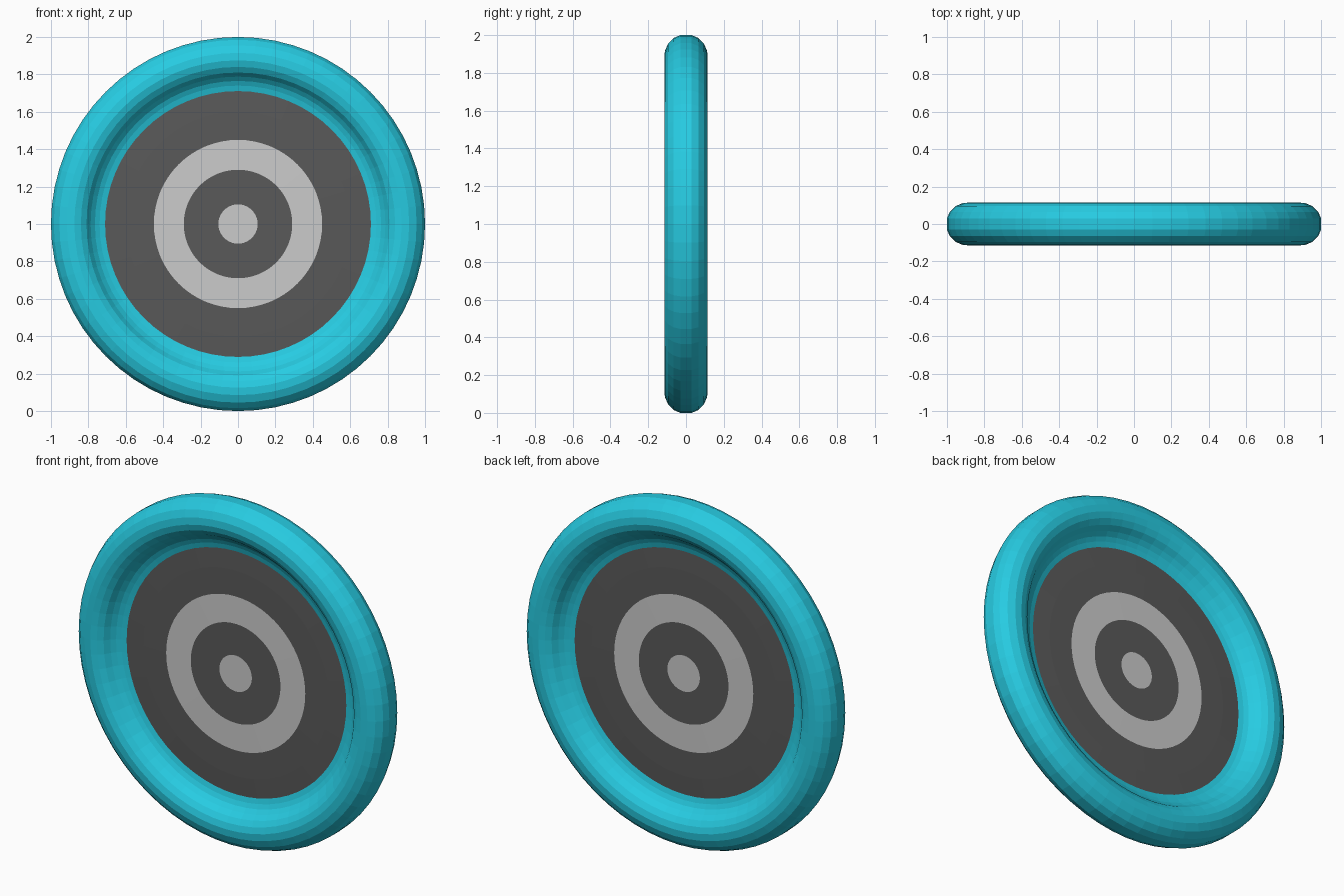
import bpy
import math

SEGMENTS = 64

cube = bpy.data.objects.get("Cube")
if cube:
    bpy.data.objects.remove(cube, do_unlink=True)


def make_material(name, rgb):
    mat = bpy.data.materials.new(name)
    mat.use_nodes = True
    mat.diffuse_color = (*rgb, 1)
    mat.node_tree.nodes["Principled BSDF"].inputs["Base Color"].default_value = (*rgb, 1)
    return mat


teal = make_material("teal", (0.02, 0.60, 0.76))
dark_grey = make_material("dark grey", (0.1, 0.1, 0.1))
light_grey = make_material("light grey", (0.6, 0.6, 0.6))


def lathe(name, profile, materials, closed=False, band_material=None):
    """Turn a (radius, y) profile around the y axis through z = 1."""
    verts, faces, slots = [], [], []
    for radius, y in profile:
        for i in range(SEGMENTS):
            a = math.tau * i / SEGMENTS
            verts.append((radius * math.cos(a), y, 1 + radius * math.sin(a)))
    count = len(profile)
    for p in range(count if closed else count - 1):
        q = (p + 1) % count
        for i in range(SEGMENTS):
            j = (i + 1) % SEGMENTS
            faces.append([p * SEGMENTS + i, q * SEGMENTS + i,
                          q * SEGMENTS + j, p * SEGMENTS + j])
            slots.append(band_material[p] if band_material else 0)
    if not closed:
        # Cap both open ends with the centre spot
        faces.append(list(range(SEGMENTS)))
        faces.append(list(reversed(range((count - 1) * SEGMENTS, count * SEGMENTS))))
        slots += [1, 1]
    mesh = bpy.data.meshes.new(name)
    mesh.from_pydata(verts, [], faces)
    for mat in materials:
        mesh.materials.append(mat)
    mesh.polygons.foreach_set("material_index", slots)
    mesh.update()
    obj = bpy.data.objects.new(name, mesh)
    bpy.context.collection.objects.link(obj)
    return obj


# Rounded rim, flaring inwards to a thin lip around the disc
front_half = [(1.0, -0.03), (0.985, -0.065), (0.955, -0.095), (0.915, -0.112),
              (0.875, -0.115), (0.84, -0.105), (0.81, -0.085), (0.788, -0.055),
              (0.765, -0.034), (0.74, -0.022), (0.71, -0.014)]
back_half = [(r, -y) for r, y in reversed(front_half)]
lathe("rim", front_half + back_half, [teal], closed=True)

# Slightly domed disc with painted concentric rings, the same on both sides
front_face = [(0.105, -0.022), (0.29, -0.022), (0.45, -0.021),
              (0.6, -0.019), (0.715, -0.014)]
back_face = [(r, -y) for r, y in reversed(front_face)]
front_bands = [0, 1, 0, 0]
lathe("target_disc", front_face + back_face, [dark_grey, light_grey],
      band_material=front_bands + [0] + front_bands[::-1])
